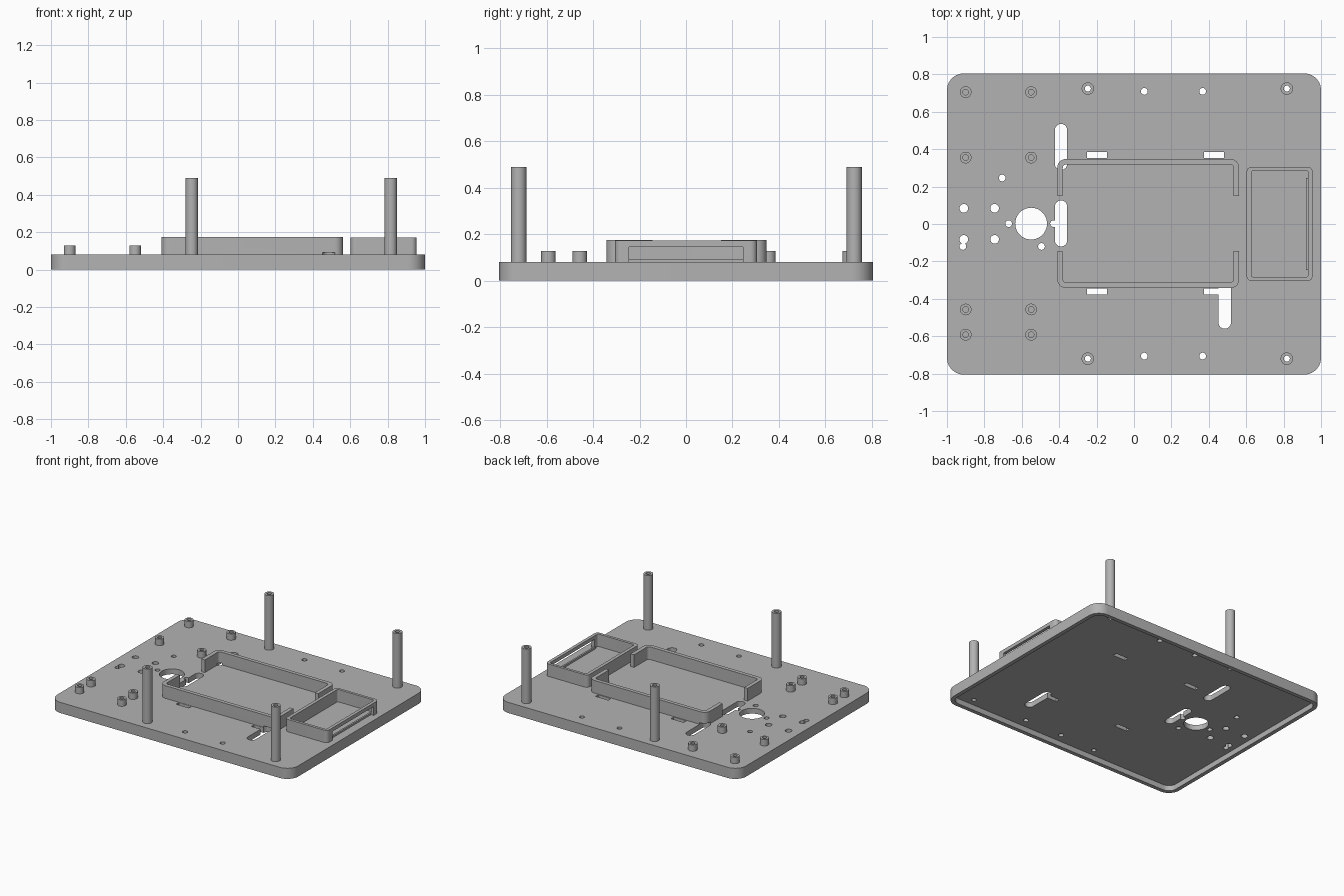
import bpy, bmesh
from math import cos, sin, pi

if "Cube" in bpy.data.objects:
    bpy.data.objects.remove(bpy.data.objects["Cube"])

grey = bpy.data.materials.new("grey plastic")
grey.use_nodes = True
colour = (0.45, 0.45, 0.45, 1)
grey.diffuse_color = colour
grey.node_tree.nodes["Principled BSDF"].inputs["Base Color"].default_value = colour

TOP = 0.08        # upper face of the base plate
WALL_TOP = 0.175  # upper edge of the frames


def prism(name, x0, x1, y0, y1, z0, z1, r=0.0):
    """Upright block with rounded corners; slots and cylinders are the limit cases."""
    bm = bmesh.new()
    steps = 10 if r else 0
    corners = [(x1 - r, y1 - r), (x0 + r, y1 - r), (x0 + r, y0 + r), (x1 - r, y0 + r)]
    ring = []
    for q, (cx, cy) in enumerate(corners):
        for s in range(steps + 1):
            a = (q + s / max(steps, 1)) * pi / 2
            ring.append(bm.verts.new((cx + r * cos(a), cy + r * sin(a), z0)))
    bmesh.ops.remove_doubles(bm, verts=ring, dist=1e-5)
    bm.verts.ensure_lookup_table()
    face = bm.faces.new(bm.verts)
    out = bmesh.ops.extrude_face_region(bm, geom=[face])
    for v in out["geom"]:
        if isinstance(v, bmesh.types.BMVert):
            v.co.z = z1
    bmesh.ops.recalc_face_normals(bm, faces=bm.faces)
    mesh = bpy.data.meshes.new(name)
    bm.to_mesh(mesh)
    bm.free()
    mesh.materials.append(grey)
    obj = bpy.data.objects.new(name, mesh)
    bpy.context.collection.objects.link(obj)
    return obj


def cylinder(name, x, y, r, z0, z1):
    return prism(name, x - r, x + r, y - r, y + r, z0, z1, r)


def cut(target, cutters):
    """Subtract the cutters, bake the result and remove them."""
    for c in cutters:
        c.hide_render = True
        mod = target.modifiers.new("cut", "BOOLEAN")
        mod.operation, mod.solver, mod.object = "DIFFERENCE", "EXACT", c
    deps = bpy.context.evaluated_depsgraph_get()
    mesh = bpy.data.meshes.new_from_object(target.evaluated_get(deps))
    target.modifiers.clear()
    target.data = mesh
    for c in cutters:
        bpy.data.objects.remove(c)


def slots():
    """Long cable slots, which also notch the foot of the centre frame."""
    return [prism("slot_cutter", x - 0.033, x + 0.033, y - 0.123, y + 0.123, -0.1, 0.092, 0.033)
            for x, y in [(-0.39, 0.412), (-0.39, 0.003), (0.485, -0.437)]]


parts = []

# Base plate with a hollow underside
plate = prism("base_plate", -1, 1, -0.805, 0.805, 0, TOP, 0.09)
cutters = [prism("underside_cutter", -0.97, 0.97, -0.775, 0.775, -0.1, 0.04, 0.06)] + slots()

post_spots = [(x, y) for x in (-0.247, 0.817) for y in (-0.72, 0.724)]
small_holes = [(x, y) for x in (0.055, 0.367) for y in (-0.706, 0.709)]
small_holes += [(-0.705, 0.246), (-0.915, -0.12), (-0.67, 0.002), (-0.495, -0.12), (-0.43, 0.002)]
medium_holes = [(x, y) for x in (-0.91, -0.745) for y in (-0.082, 0.084)]
for spots, r in [(post_spots, 0.016), (small_holes, 0.018), (medium_holes, 0.023),
                 ([(-0.55, 0.002)], 0.085)]:
    cutters += [cylinder("hole_cutter", x, y, r, -0.1, 0.2) for x, y in spots]

# Narrow strap slits beside the centre frame
for x in (-0.197, 0.428):
    for y in (-0.361, 0.369):
        cutters.append(prism("slit_cutter", x - 0.053, x + 0.053, y - 0.016, y + 0.016, -0.1, 0.2))
cut(plate, cutters)
parts.append(plate)

# Tall corner posts, bored through
for x, y in post_spots:
    post = cylinder("tall_post", x, y, 0.033, TOP, 0.49)
    cut(post, [cylinder("bore_cutter", x, y, 0.016, 0, 0.6)])
    parts.append(post)

# Short board standoffs
for x in (-0.9, -0.55):
    for y in (0.705, 0.355, -0.457, -0.592):
        standoff = cylinder("short_standoff", x, y, 0.031, TOP, 0.128)
        cut(standoff, [cylinder("bore_cutter", x, y, 0.015, 0, 0.2)])
        parts.append(standoff)

# Centre frame, open in the middle of both ends
frame = prism("centre_frame", -0.41, 0.562, -0.342, 0.347, TOP, WALL_TOP, 0.045)
cut(frame, [prism("inner_cutter", -0.381, 0.533, -0.313, 0.319, 0, 0.3, 0.02),
            prism("gap_cutter", -0.6, 0.7, -0.145, 0.15, 0, 0.3)] + slots())
parts.append(frame)

# Side tray with a window in its outer wall
tray = prism("side_tray", 0.602, 0.955, -0.305, 0.306, TOP, 0.173, 0.028)
cut(tray, [prism("inner_cutter", 0.627, 0.931, -0.284, 0.286, 0, 0.3, 0.012),
           prism("window_cutter", 0.9, 1.1, -0.245, 0.245, 0, 0.146)])
parts.append(tray)
parts.append(prism("tray_sill", 0.92, 0.933, -0.245, 0.245, TOP, 0.094))

# Smooth the round walls, keep edges sharp
bpy.ops.object.select_all(action="DESELECT")
for obj in parts:
    obj.select_set(True)
bpy.context.view_layer.objects.active = plate
bpy.ops.object.shade_smooth_by_angle(angle=pi / 6)
